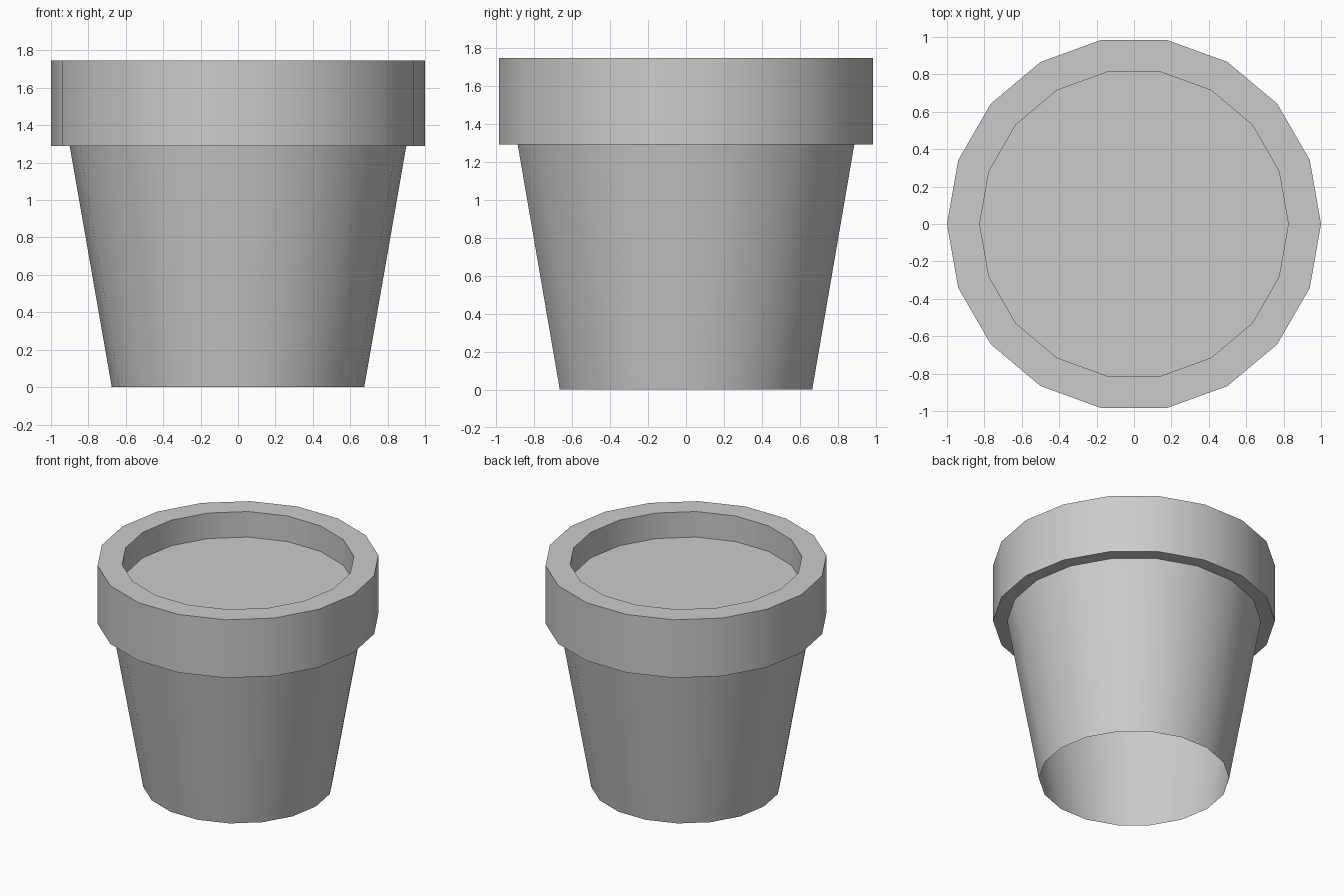
import bpy, bmesh
from math import cos, sin, pi, radians

if "Cube" in bpy.data.objects:
    bpy.data.objects.remove(bpy.data.objects["Cube"])

SIDES = 18
SOIL_Z = 1.545


def lathe(name, profile, cap_end=False):
    """Revolve (radius, z) points around z; optionally close the last ring."""
    bm = bmesh.new()
    rings = [[bm.verts.new((r * cos(2 * pi * i / SIDES), r * sin(2 * pi * i / SIDES), z))
              for i in range(SIDES)] for r, z in profile]
    for a, b in zip(rings, rings[1:]):
        for i in range(SIDES):
            j = (i + 1) % SIDES
            bm.faces.new((a[i], a[j], b[j], b[i]))
    if cap_end:
        bm.faces.new(rings[-1])
    mesh = bpy.data.meshes.new(name)
    bm.to_mesh(mesh)
    bm.free()
    obj = bpy.data.objects.new(name, mesh)
    bpy.context.collection.objects.link(obj)
    bpy.ops.object.select_all(action='DESELECT')
    obj.select_set(True)
    bpy.context.view_layer.objects.active = obj
    bpy.ops.object.shade_smooth_by_angle(angle=radians(30))
    return obj


# Pot: open-bottomed tapered wall, overhanging rim, inner lip down to the soil
lathe("pot", [(0.675, 0), (0.9, 1.29), (1, 1.29), (1, 1.745),
              (0.825, 1.745), (0.825, SOIL_Z)])

# Soil: flat disc inside the rim
lathe("soil", [(0.825, SOIL_Z)], cap_end=True)
